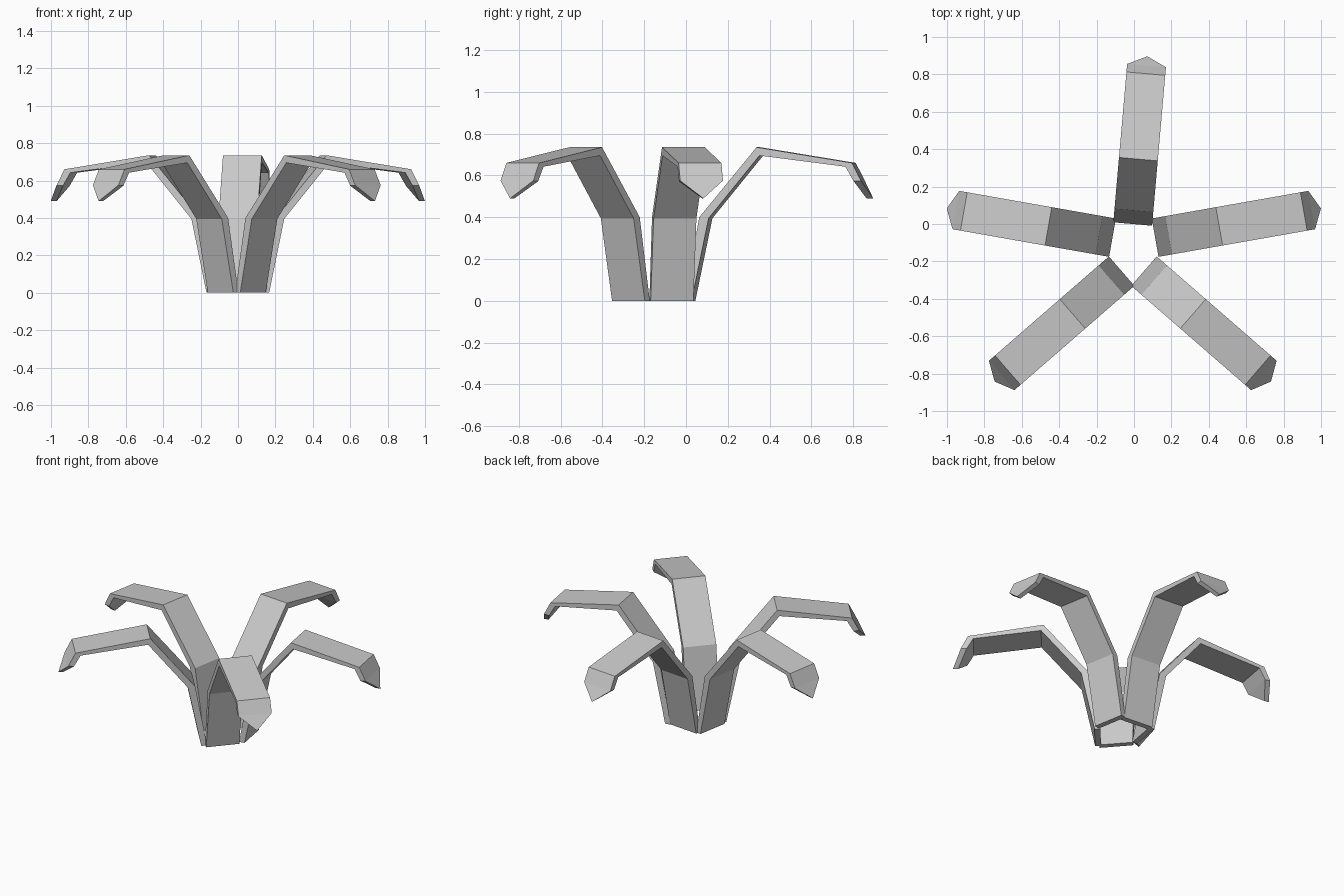
import bpy, bmesh
from math import radians
from mathutils import Matrix

if "Cube" in bpy.data.objects:
    bpy.data.objects.remove(bpy.data.objects["Cube"])

HALF = 0.104
# leaf profile rows: upper distance, upper z, lower distance, lower z, half width
ROWS = [
    (0.0, 0.0, 0.036, 0.0, HALF),
    (0.073, 0.4, 0.118, 0.395, HALF),
    (0.348, 0.735, 0.362, 0.695, HALF),
    (0.807, 0.66, 0.775, 0.642, HALF),
    (0.85, 0.575, 0.815, 0.572, HALF),
    (0.90, 0.49, 0.868, 0.49, 0.0),
]


def make_leaf(name, x, y, angle):
    bm = bmesh.new()
    rings = []
    for su, zu, sl, zl, w in ROWS:
        corners = [(su, -w, zu), (su, w, zu), (sl, w, zl), (sl, -w, zl)]
        rings.append([bm.verts.new(c) for c in corners])
    bm.faces.new(rings[0])
    # bent strip, narrowing to the pointed tip
    for a, b in zip(rings, rings[1:]):
        for i in range(4):
            j = (i + 1) % 4
            bm.faces.new((a[i], a[j], b[j], b[i]))
    bmesh.ops.remove_doubles(bm, verts=bm.verts, dist=0.0005)
    bmesh.ops.recalc_face_normals(bm, faces=bm.faces)
    mesh = bpy.data.meshes.new(name)
    bm.to_mesh(mesh)
    bm.free()
    obj = bpy.data.objects.new(name, mesh)
    obj.matrix_world = Matrix.Translation((x, y, 0)) @ Matrix.Rotation(radians(angle), 4, 'Z')
    bpy.context.collection.objects.link(obj)


# five leaves around an open base
make_leaf("back_leaf", -0.007, 0.0, 85)
make_leaf("right_leaf", 0.113, -0.073, 10)
make_leaf("left_leaf", -0.115, -0.073, 170)
make_leaf("front_right_leaf", 0.053, -0.252, -41)
make_leaf("front_left_leaf", -0.066, -0.252, 221)
